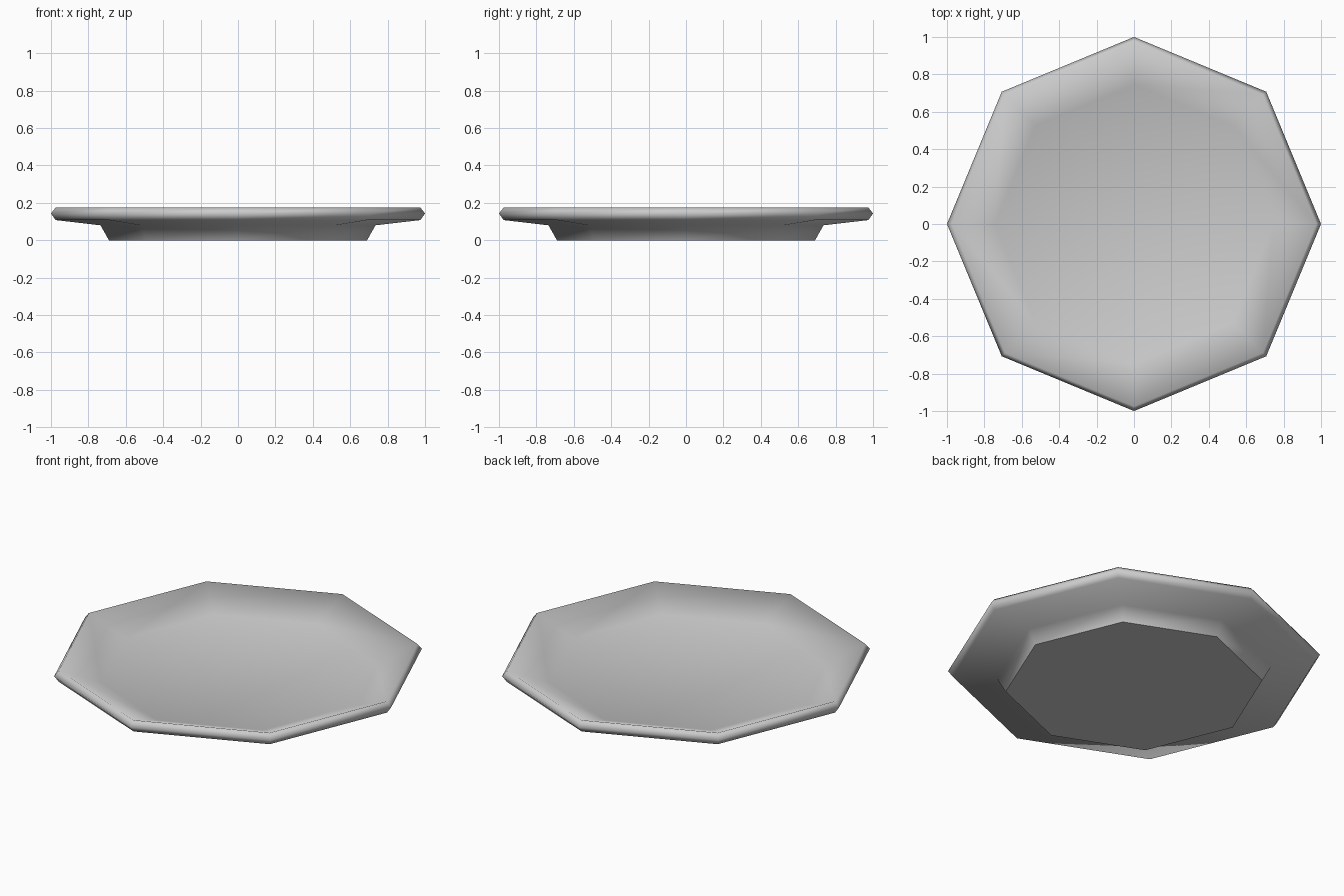
import bpy
import bmesh
from math import cos, sin, pi

cube = bpy.data.objects.get("Cube")
if cube:
    bpy.data.objects.remove(cube, do_unlink=True)

SIDES = 8

# Glaze colour
glaze = bpy.data.materials.new("pale_grey_glaze")
glaze.use_nodes = True
colour = (0.6, 0.6, 0.6, 1.0)
glaze.diffuse_color = colour
glaze.node_tree.nodes["Principled BSDF"].inputs["Base Color"].default_value = colour

# Radius and height, from the foot up over the rim and down into the well
profile = [
    (0.69, 0.0),     # foot base
    (0.735, 0.08),   # foot top
    (0.975, 0.108),  # rim underside
    (1.0, 0.143),    # rim edge
    (0.975, 0.175),  # rim top
    (0.745, 0.085),  # well floor
]

bm = bmesh.new()
rings = []
for radius, height in profile:
    rings.append([bm.verts.new((radius * cos(2 * pi * i / SIDES),
                                radius * sin(2 * pi * i / SIDES), height))
                  for i in range(SIDES)])

# Walls between neighbouring rings
for low, high in zip(rings, rings[1:]):
    for i in range(SIDES):
        j = (i + 1) % SIDES
        bm.faces.new((low[i], low[j], high[j], high[i]))

# Flat base and well floor
base = bm.faces.new(rings[0][::-1])
bm.faces.new(rings[-1])

# Smooth everywhere except the crisp edge of the base
for face in bm.faces:
    face.smooth = True
for edge in base.edges:
    edge.smooth = False

mesh = bpy.data.meshes.new("plate")
bm.to_mesh(mesh)
bm.free()
mesh.materials.append(glaze)
plate = bpy.data.objects.new("plate", mesh)
bpy.context.collection.objects.link(plate)
